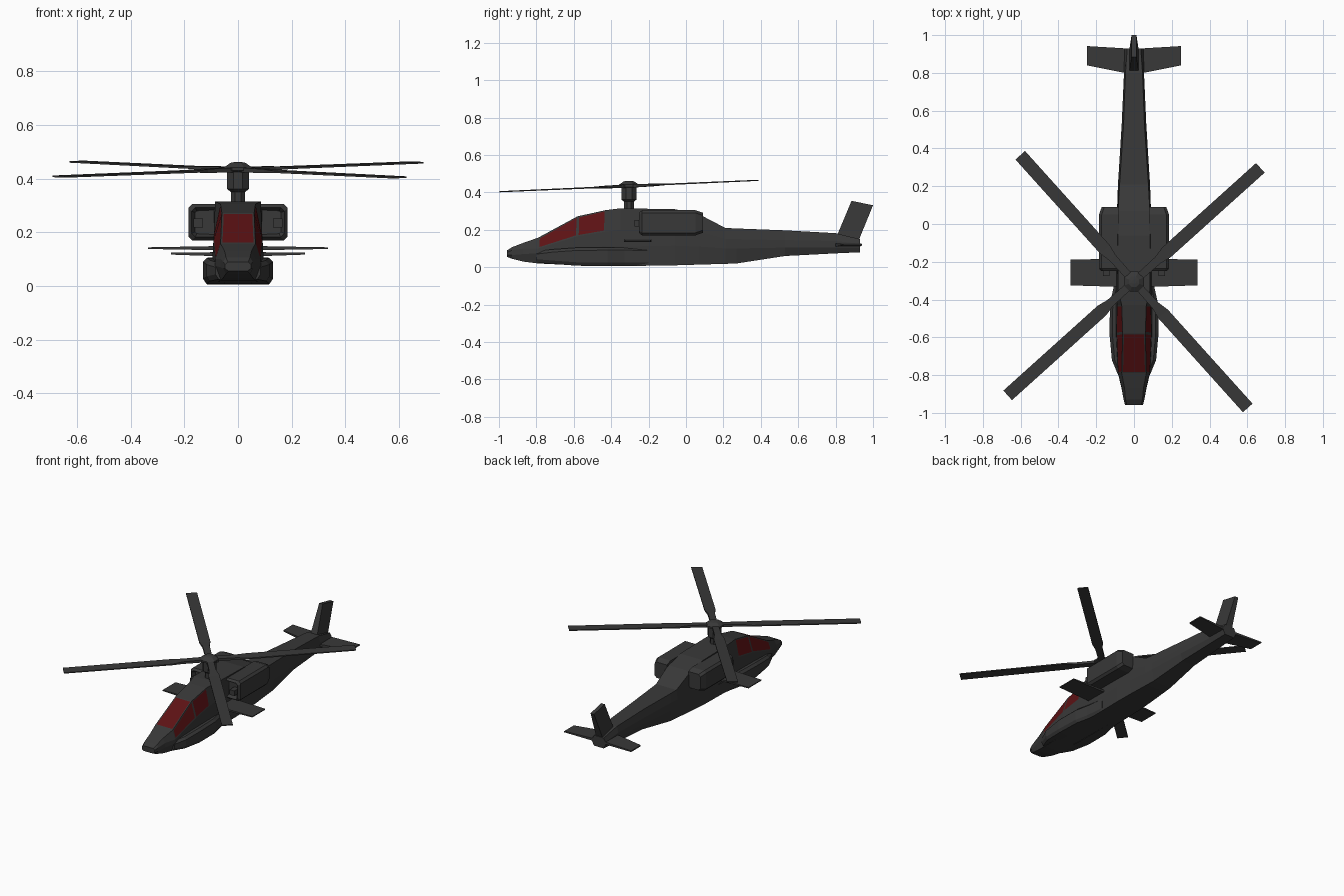
import bpy, bmesh, math
from mathutils import Vector

if "Cube" in bpy.data.objects:
    bpy.data.objects.remove(bpy.data.objects["Cube"])


def material(name, rgb):
    m = bpy.data.materials.new(name)
    m.diffuse_color = (*rgb, 1)
    m.use_nodes = True
    m.node_tree.nodes["Principled BSDF"].inputs["Base Color"].default_value = m.diffuse_color
    return m


GREY = material("dark_grey_paint", (0.04, 0.04, 0.04))
RED = material("red_glass", (0.11, 0.006, 0.007))


def finish(name, bm, mats=(GREY,)):
    bmesh.ops.recalc_face_normals(bm, faces=bm.faces)
    me = bpy.data.meshes.new(name)
    bm.to_mesh(me)
    bm.free()
    for m in mats:
        me.materials.append(m)
    ob = bpy.data.objects.new(name, me)
    bpy.context.collection.objects.link(ob)
    return ob


def loft_bm(rings):
    """Skin a list of equal-length rings; returns the bmesh and its side faces."""
    bm = bmesh.new()
    vs = [[bm.verts.new(p) for p in ring] for ring in rings]
    n = len(vs[0])
    side = {}
    for i in range(len(vs) - 1):
        for j in range(n):
            k = (j + 1) % n
            side[i, j] = bm.faces.new((vs[i][j], vs[i][k], vs[i + 1][k], vs[i + 1][j]))
    bm.faces.new(vs[0])
    bm.faces.new(vs[-1])
    return bm, side


def loft(name, rings):
    return finish(name, loft_bm(rings)[0])


def mirrored(rings, s):
    return [[(s * x, y, z) for x, y, z in r] for r in rings]


# Fuselage stations: y, then (half width, z) at keel, waist, sill, roof
stations = [
    (-0.957, (.035, .055), (.048, .065), (.048, .080), (.038, .090)),
    (-0.930, (.045, .045), (.055, .065), (.055, .090), (.045, .107)),
    (-0.870, (.055, .030), (.066, .070), (.064, .100), (.050, .130)),
    (-0.790, (.065, .020), (.085, .075), (.084, .100), (.065, .158)),
    (-0.580, (.080, .010), (.095, .105), (.092, .165), (.060, .272)),
    (-0.430, (.085, .008), (.095, .110), (.090, .190), (.065, .305)),
    (-0.350, (.090, .006), (.095, .110), (.090, .200), (.085, .315)),
    (-0.060, (.088, .010), (.092, .115), (.090, .200), (.086, .310)),
    (0.070, (.082, .014), (.090, .110), (.088, .190), (.084, .283)),
    (0.210, (.072, .018), (.085, .100), (.085, .150), (.076, .210)),
    (0.270, (.068, .020), (.081, .100), (.081, .150), (.072, .207)),
    (0.530, (.048, .060), (.065, .105), (.065, .145), (.055, .197)),
    (0.800, (.040, .074), (.053, .105), (.053, .140), (.045, .182)),
    (0.930, (.036, .080), (.050, .105), (.050, .125), (.036, .150)),
]
rings = []
for y, *pts in stations:
    right = [(w, y, z) for w, z in pts]
    rings.append(right + [(-x, y, z) for x, y, z in reversed(right)])
bm, side = loft_bm(rings)
bmesh.ops.recalc_face_normals(bm, faces=bm.faces)

# Canopy panes: inset faces of the cabin (windshield, then two panes each side)
panes = [side[3, 3], side[3, 2], side[3, 4], side[4, 2], side[4, 4]]
bmesh.ops.inset_individual(bm, faces=panes, thickness=0.010, depth=0.0)
for f in panes:
    f.material_index = 1
finish("fuselage", bm, (GREY, RED))

# Lower cheek fairings and engine pods, one per side
cheek = [(-.80, .084, .025, .085), (-.72, .117, .018, .095), (-.58, .130, .008, .105),
         (-.42, .127, .006, .106), (-.33, .107, .006, .106), (-.20, .092, .008, .105)]
engine = [(-.25, .012), (-.235, .0), (.05, .0), (.09, .014)]
for s, tag in ((1, "right"), (-1, "left")):
    rr = [[(.05, y, zb), (w - .012, y, zb), (w, y, zb + .018),
           (w, y, zt - .015), (w - .015, y, zt), (.05, y, zt)] for y, w, zb, zt in cheek]
    loft(tag + "_cheek_fairing", mirrored(rr, s))

    rr = []
    for y, d in engine:
        x0, x1, z0, z1, c = .08, .185 - d, .17 + d, .305 - d, .014
        rr.append([(x0, y, z0), (x1 - c, y, z0), (x1, y, z0 + c),
                   (x1, y, z1 - c), (x1 - c, y, z1), (x0, y, z1)])
    bm, _ = loft_bm(mirrored(rr, s))
    bmesh.ops.recalc_face_normals(bm, faces=bm.faces)
    intake = min(bm.faces, key=lambda f: f.calc_center_median().y)
    bmesh.ops.inset_individual(bm, faces=[intake], thickness=0.014, depth=0.0)
    bmesh.ops.translate(bm, verts=intake.verts, vec=(0, .025, 0))
    finish(tag + "_engine", bm)

    # Small intake probe in front of the engine
    rr = [[(x, y, z) for x, z in ((.13, .218), (.165, .218), (.165, .252), (.13, .252))]
          for y in (-.275, -.22)]
    loft(tag + "_intake_probe", mirrored(rr, s))


def airfoil_span(name, spans):
    """Full-span slab: each entry is x, front y, rear y, z, thickness."""
    loft(name, [[(x, a, z - t / 2), (x, b, z - t / 2), (x, b, z + t / 2), (x, a, z + t / 2)]
                for x, a, b, z, t in spans])


airfoil_span("stub_wing", [(x, -.335 + .03 * abs(x), -.182 - .02 * abs(x), .141, .018 - .035 * abs(x))
                           for x in (-.335, 0, .335)])
airfoil_span("tailplane", [(-.25, .84, .942, .121, .008), (-.05, .80, .93, .118, .016),
                           (.05, .80, .93, .118, .016), (.25, .84, .942, .121, .008)])

# Swept tail fin
loft("tail_fin", [[(-w, ya, za), (w, ya, za), (w, yb, zb), (-w, yb, zb)]
                  for w, ya, za, yb, zb in ((.026, .795, .14, .915, .11),
                                            (.024, .812, .18, .928, .155),
                                            (.013, .885, .355, 1.0, .331))])

# Rotor mast and hub: eight-sided turned profile
CY = -.305
profile = [(.029, .29), (.029, .35), (.044, .362), (.044, .425), (.058, .43),
           (.058, .441), (.030, .459), (.012, .462)]
loft("rotor_mast", [[(r * math.cos(a), CY + r * math.sin(a), z)
                     for a in (math.pi / 8 + k * math.pi / 4 for k in range(8))]
                    for r, z in profile])

# Four blades on a rotor disc tilted forward
plan = [(.03, .020, .018), (.17, .022, .014), (.23, .034, .008), (.90, .034, .006)]
for k in range(4):
    a = math.radians(42 + 90 * k)
    out, across = Vector((math.cos(a), math.sin(a))), Vector((-math.sin(a), math.cos(a)))
    rr = []
    for r, w, t in plan:
        ring = []
        for e, h in ((-1, -1), (1, -1), (1, 1), (-1, 1)):
            p = out * r + across * (w * e)
            ring.append((p.x, CY + p.y, .434 + .044 * p.y + h * t / 2))
        rr.append(ring)
    loft("rotor_blade_%d" % (k + 1), rr)
